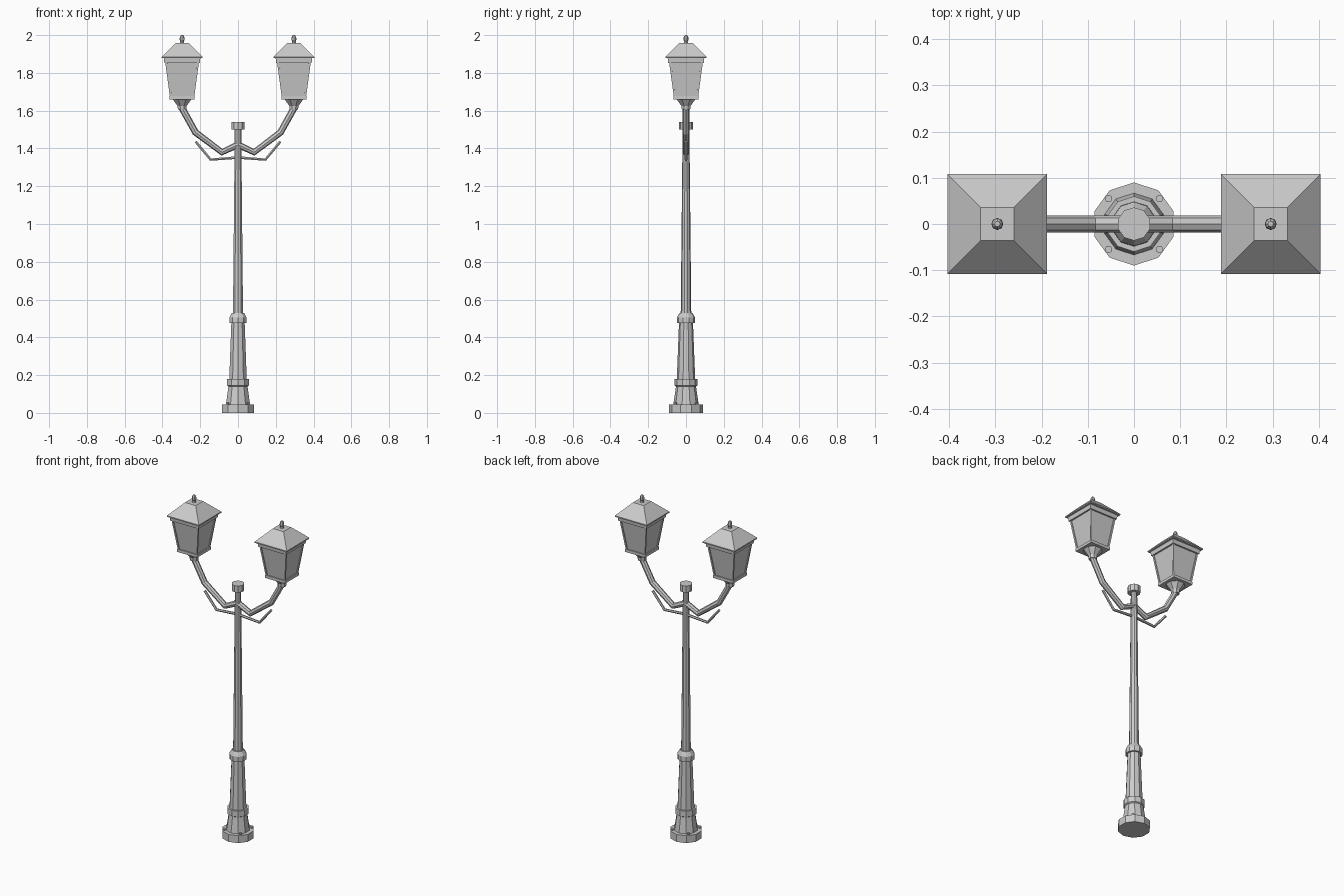
import bpy, bmesh, math

if "Cube" in bpy.data.objects:
    bpy.data.objects.remove(bpy.data.objects["Cube"])


def lathe(name, profile, sides, x=0, y=0, turn=math.pi / 2):
    """Closed faceted solid of revolution from (radius, z) points."""
    bm = bmesh.new()
    rings = []
    for r, z in profile:
        rings.append([bm.verts.new((x + r * math.cos(turn + 2 * math.pi * i / sides),
                                    y + r * math.sin(turn + 2 * math.pi * i / sides), z))
                      for i in range(sides)])
    for a, b in zip(rings, rings[1:]):
        for i in range(sides):
            j = (i + 1) % sides
            bm.faces.new((a[i], a[j], b[j], b[i]))
    bm.faces.new(rings[0][::-1])
    bm.faces.new(rings[-1])
    bmesh.ops.recalc_face_normals(bm, faces=bm.faces)
    mesh = bpy.data.meshes.new(name)
    bm.to_mesh(mesh)
    bm.free()
    ob = bpy.data.objects.new(name, mesh)
    bpy.context.collection.objects.link(ob)
    return ob


def square(name, profile, x):
    """Square stack from (half width, z) points."""
    return lathe(name, [(h * math.sqrt(2), z) for h, z in profile], 4, x, 0, math.pi / 4)


def tube(name, points, radius, resolution=2):
    """Faceted bar along a polyline."""
    cu = bpy.data.curves.new(name, 'CURVE')
    cu.dimensions = '3D'
    cu.bevel_depth = radius
    cu.bevel_resolution = resolution
    cu.use_fill_caps = True
    sp = cu.splines.new('POLY')
    sp.points.add(len(points) - 1)
    for p, co in zip(sp.points, points):
        p.co = (*co, 1)
    sp.use_smooth = False
    ob = bpy.data.objects.new(name, cu)
    bpy.context.collection.objects.link(ob)
    return ob


# Pedestal and post
lathe("base_plinth", [(0.09, 0), (0.09, 0.045)], 10)
lathe("base_bell", [(0.067, 0.045), (0.053, 0.14), (0.06, 0.145), (0.06, 0.18)], 10)
lathe("lower_shaft", [(0.049, 0.17), (0.037, 0.48)], 10)
lathe("shaft_collar", [(0.048, 0.475), (0.048, 0.505), (0.034, 0.53)], 10)
lathe("pole", [(0.028, 0.52), (0.018, 1.51)], 10)
lathe("pole_cap", [(0.036, 1.5), (0.036, 1.54)], 10)

# Anchor bolts
for sx in (-1, 1):
    for sy in (-1, 1):
        lathe("anchor_bolt", [(0.008, 0.04), (0.008, 0.055)], 8, sx * 0.055, sy * 0.055)

for s, side in ((-1, "left"), (1, "right")):
    cx = s * 0.296
    # Arm and thin scroll rod
    tube(side + "_arm", [(0, 0, 1.42), (s * 0.085, 0, 1.38), (s * 0.225, 0, 1.485),
                         (s * 0.3, 0, 1.62)], 0.018)
    tube(side + "_scroll_rod", [(0, 0, 1.352), (s * 0.145, 0, 1.341),
                                (s * 0.224, 0, 1.436)], 0.008, 1)
    # Lantern seat
    lathe(side + "_lantern_cup", [(0.024, 1.605), (0.026, 1.625), (0.055, 1.662)], 8, cx,
          0, math.pi / 8)
    square(side + "_lantern_floor", [(0.067, 1.66), (0.067, 1.677)], cx)
    # Glass with corner posts
    square(side + "_lantern_glass", [(0.059, 1.675), (0.085, 1.86)], cx)
    for px in (-1, 1):
        for py in (-1, 1):
            tube(side + "_corner_post", [(cx + px * 0.059, py * 0.059, 1.67),
                                         (cx + px * 0.085, py * 0.085, 1.862)], 0.007, 0)
    # Roof and finial
    square(side + "_lantern_rim", [(0.094, 1.853), (0.097, 1.88)], cx)
    square(side + "_lantern_roof", [(0.108, 1.878), (0.108, 1.885), (0.036, 1.957)], cx)
    lathe(side + "_finial", [(0.012, 1.955), (0.009, 1.965), (0.013, 1.975), (0.012, 1.99),
                             (0.006, 2.0)], 8, cx)
